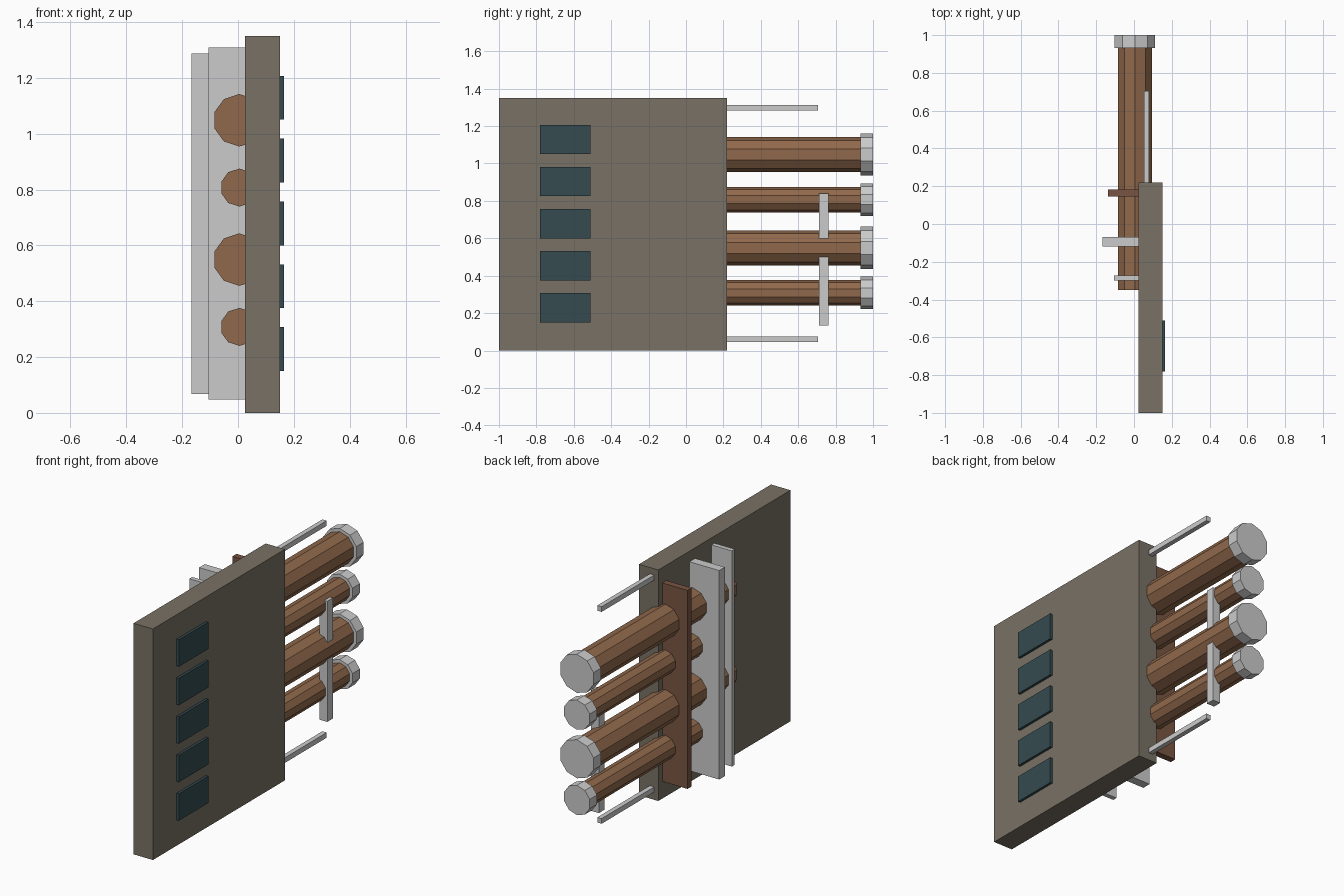
import bpy, bmesh, math
from mathutils import Matrix

if "Cube" in bpy.data.objects:
    bpy.data.objects.remove(bpy.data.objects["Cube"])


def material(name, rgb):
    m = bpy.data.materials.new(name)
    m.diffuse_color = (*rgb, 1)
    m.use_nodes = True
    m.node_tree.nodes["Principled BSDF"].inputs["Base Color"].default_value = m.diffuse_color
    return m


STONE = material("weathered_panel", (0.19, 0.165, 0.13))
COPPER = material("copper", (0.28, 0.14, 0.07))
DARK_COPPER = material("dark_copper", (0.19, 0.09, 0.055))
GLASS = material("dark_glass", (0.035, 0.07, 0.08))


def finish(name, bm, mat):
    mesh = bpy.data.meshes.new(name)
    bm.to_mesh(mesh)
    bm.free()
    if mat:
        mesh.materials.append(mat)
    bpy.context.collection.objects.link(bpy.data.objects.new(name, mesh))


def box(name, x, y, z, mat=None):
    """Box from (min, max) ranges on each axis."""
    bm = bmesh.new()
    size = [r[1] - r[0] for r in (x, y, z)]
    mid = [(r[0] + r[1]) / 2 for r in (x, y, z)]
    bmesh.ops.create_cube(bm, size=1, matrix=Matrix.Translation(mid) @ Matrix.Diagonal((*size, 1)))
    finish(name, bm, mat)


def tube(name, x, z, y, r, mat=None):
    """Ten-sided cylinder along y, with a corner at the top."""
    bm = bmesh.new()
    place = Matrix.Translation((x, (y[0] + y[1]) / 2, z)) @ Matrix.Rotation(math.pi / 2, 4, 'X')
    spin = Matrix.Rotation(math.pi / 2, 4, 'Z')
    bmesh.ops.create_cone(bm, cap_ends=True, segments=10, radius1=r, radius2=r,
                          depth=y[1] - y[0], matrix=place @ spin)
    # make sure a corner points straight up
    top = max(v.co.z for v in bm.verts)
    if top < z + r * 0.99:
        bmesh.ops.rotate(bm, verts=bm.verts, cent=(x, 0, z),
                         matrix=Matrix.Rotation(math.pi / 10, 3, 'Y'))
    finish(name, bm, mat)


# Main wall panel
box("main_panel", (0.025, 0.15), (-1, 0.22), (0, 1.35), STONE)

# Column of windows on the outer face
for i in range(5):
    z = 0.15 + 0.225 * i
    box(f"window_{i + 1}", (0.14, 0.165), (-0.78, -0.51), (z, z + 0.157), GLASS)

# Pipes with wider end caps
for i, (z, r, cap) in enumerate([(1.048, 0.094, 0.113), (0.807, 0.068, 0.087),
                                 (0.549, 0.094, 0.113), (0.308, 0.068, 0.087)]):
    tube(f"pipe_{i + 1}", 0.005, z, (-0.35, 0.94), r, COPPER)
    tube(f"pipe_cap_{i + 1}", 0.005, z, (0.932, 1.0), cap)

# Upright plates the pipes pass through
box("rear_plate", (-0.138, 0.035), (0.145, 0.183), (0.10, 1.26), DARK_COPPER)
box("middle_plate", (-0.167, 0.035), (-0.12, -0.068), (0.067, 1.288))
box("front_plate", (-0.105, 0.035), (-0.3, -0.273), (0.048, 1.308))

# Thin rods at top and bottom
for name, z in (("upper_rod", 1.298), ("lower_rod", 0.06)):
    box(name, (0.052, 0.08), (0.15, 0.705), (z - 0.015, z + 0.015))

# Upright strap tying the pipes together
box("pipe_strap", (0.03, 0.08), (0.71, 0.762), (0.135, 0.84))
